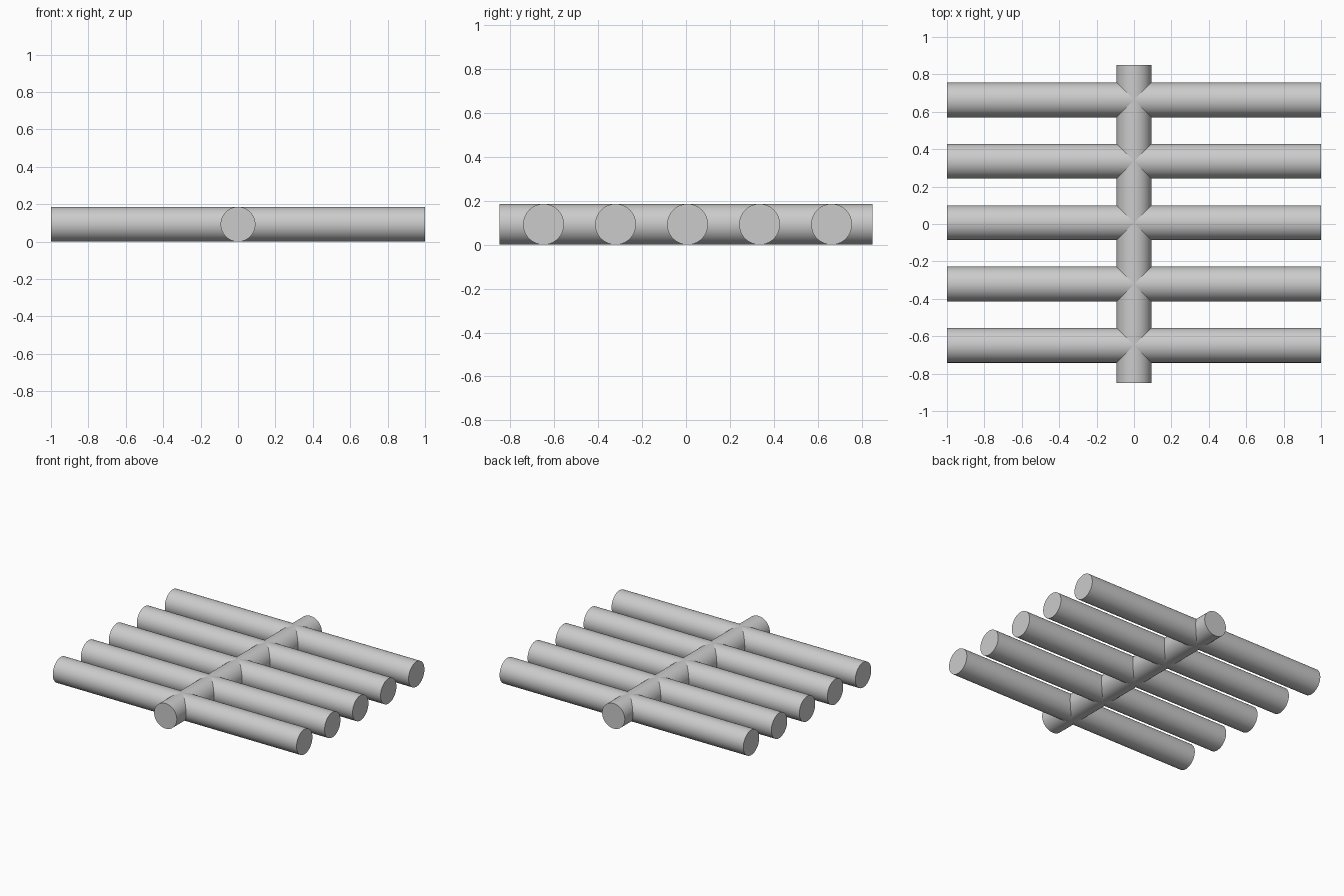
import bpy
from math import pi

if "Cube" in bpy.data.objects:
    bpy.data.objects.remove(bpy.data.objects["Cube"])

RADIUS = 0.093
SPACING = 0.328


def rod(name, length, y, rotation):
    """Smooth round bar lying on the ground plane."""
    bpy.ops.mesh.primitive_cylinder_add(vertices=64, radius=RADIUS, depth=length,
                                        location=(0, y, RADIUS), rotation=rotation)
    ob = bpy.context.object
    ob.name = name
    bpy.ops.object.transform_apply(location=False, rotation=True, scale=False)
    bpy.ops.object.shade_smooth_by_angle()
    return ob


# Central spine along y
rod("spine_bar", 1.70, 0, (pi / 2, 0, 0))

# Five evenly spaced crossbars along x
for i in range(5):
    rod(f"cross_bar_{i + 1}", 2.0, 0.007 + (i - 2) * SPACING, (0, pi / 2, 0))
